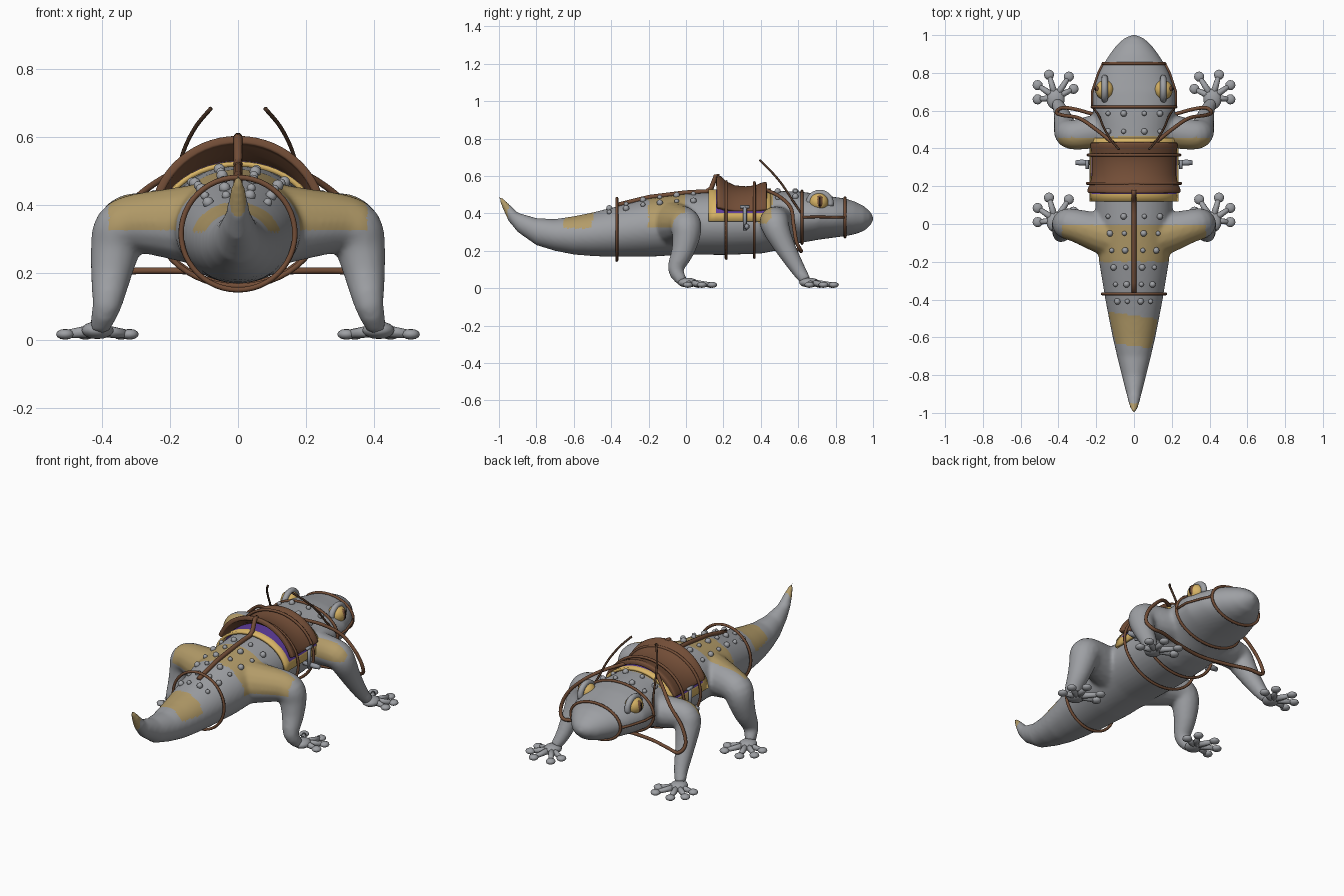
import bpy, bmesh, math
from mathutils import Vector, Matrix

if "Cube" in bpy.data.objects:
    bpy.data.objects.remove(bpy.data.objects["Cube"])

def material(name, rgb):
    m = bpy.data.materials.new(name)
    m.diffuse_color = (*rgb, 1)
    m.use_nodes = True
    m.node_tree.nodes["Principled BSDF"].inputs["Base Color"].default_value = m.diffuse_color
    return m

GREY = material("grey skin", (0.34, 0.35, 0.37))
TAN = material("tan patch", (0.45, 0.33, 0.14))
GOLD = material("gold trim", (0.68, 0.45, 0.13))
BROWN = material("brown leather", (0.17, 0.075, 0.038))
DARK = material("dark leather", (0.07, 0.035, 0.02))
PURPLE = material("purple cloth", (0.11, 0.045, 0.33))
STEEL = material("steel", (0.3, 0.32, 0.36))
BLACK = material("black", (0.015, 0.012, 0.01))

# Body stations: y, top z, bottom z, half width
BODY = [(-1.0, .49, .475, .006), (-.98, .485, .425, .018), (-.95, .455, .36, .028),
        (-.9, .405, .30, .04), (-.8, .375, .23, .065), (-.7, .37, .20, .09),
        (-.6, .385, .18, .113), (-.5, .405, .172, .133), (-.4, .43, .168, .152),
        (-.2, .48, .168, .185), (0, .505, .18, .2), (.2, .515, .178, .21),
        (.4, .52, .185, .21), (.5, .52, .205, .205), (.6, .518, .24, .218),
        (.7, .505, .258, .218), (.8, .487, .272, .185), (.85, .48, .278, .16),
        (.9, .465, .288, .128), (.95, .44, .305, .09), (.985, .41, .335, .05), (1.0, .385, .36, .015)]

def section(y):
    """Centre z, half width and half height of the body at y."""
    for a, b in zip(BODY, BODY[1:]):
        if y <= b[0]:
            t = max(0, (y - a[0]) / (b[0] - a[0]))
            top, bot, w = (a[i] + (b[i] - a[i]) * t for i in (1, 2, 3))
            return (top + bot) / 2, w, (top - bot) / 2

def skin_top(x, y, lift=0):
    zc, w, h = section(y)
    return zc + h * math.sqrt(max(0, 1 - (x / w) ** 2)) + lift

def loft(bm, rings, closed=False):
    """Bridge rings of points; cap the ends unless closed."""
    vs = [[bm.verts.new(p) for p in r] for r in rings]
    n = len(vs[0])
    for a, b in zip(vs, vs[1:] + vs[:1] if closed else vs[1:]):
        for i in range(n):
            bm.faces.new((a[i], a[(i + 1) % n], b[(i + 1) % n], b[i]))
    if not closed:
        bm.faces.new(vs[0])
        bm.faces.new(vs[-1])

def tube(bm, pts, radii, sides=8, closed=False):
    pts = [Vector(p) for p in pts]
    if not isinstance(radii, (list, tuple)):
        radii = [radii] * len(pts)
    rings, n = [], None
    for i, p in enumerate(pts):
        if closed:
            t = pts[(i + 1) % len(pts)] - pts[i - 1]
        else:
            t = pts[min(i + 1, len(pts) - 1)] - pts[max(i - 1, 0)]
        t.normalize()
        n = n if n else t.orthogonal()
        n = (n - t * n.dot(t)).normalized()
        c = t.cross(n)
        rings.append([p + radii[i] * (math.cos(a) * n + math.sin(a) * c)
                      for a in (2 * math.pi * k / sides for k in range(sides))])
    loft(bm, rings, closed)

def ball(bm, loc, scale, seg=16):
    m = Matrix.Translation(loc) @ Matrix.Diagonal((*scale, 1))
    bmesh.ops.create_uvsphere(bm, u_segments=seg, v_segments=seg // 2, radius=1, matrix=m)

def make(name, bm, *mats, smooth=True):
    bmesh.ops.recalc_face_normals(bm, faces=bm.faces[:])
    me = bpy.data.meshes.new(name)
    bm.to_mesh(me)
    bm.free()
    for m in mats:
        me.materials.append(m)
    for p in me.polygons:
        p.use_smooth = smooth
    ob = bpy.data.objects.new(name, me)
    bpy.context.collection.objects.link(ob)
    return ob

def curve(pts, n=6):
    """Smooth path through a few points."""
    P = [Vector(p) for p in pts]
    P = [2 * P[0] - P[1]] + P + [2 * P[-1] - P[-2]]
    out = []
    for a, b, c, d in zip(P, P[1:], P[2:], P[3:]):
        for k in range(n):
            t = k / n
            out.append(.5 * (2 * b + (c - a) * t + (2 * a - 5 * b + 4 * c - d) * t * t
                             + (3 * b - a - 3 * c + d) * t ** 3))
    return out + [P[-2]]

# Skin: body and limbs fused into one surface
bm = bmesh.new()
loft(bm, [[(w * math.cos(a), y, (t + b) / 2 + (t - b) / 2 * math.sin(a))
           for a in (2 * math.pi * k / 40 for k in range(40))] for y, t, b, w in BODY])
HIND = [(.08, -.07, .34, .13), (.2, -.04, .345, .105), (.3, -.01, .345, .088), (.345, 0, .325, .084),
        (.362, 0, .27, .074), (.375, -.02, .19, .06), (.388, -.055, .1, .043), (.41, -.02, .035, .03)]
FORE = [(.08, .5, .35, .1), (.2, .49, .35, .09), (.29, .475, .355, .082), (.335, .475, .345, .078),
        (.355, .49, .3, .07), (.37, .535, .21, .055), (.388, .6, .1, .04), (.41, .64, .04, .03)]
for s in (1, -1):
    for leg in (HIND, FORE):
        path = curve([(s * p[0], p[1], p[2]) for p in leg], 3)
        rad = [v.x for v in curve([(p[3], 0, 0) for p in leg], 3)]
        tube(bm, path, rad, 16)
base = make("skin_base", bm)
mod = base.modifiers.new("fuse", 'REMESH')
mod.mode, mod.voxel_size = 'VOXEL', .01
mod = base.modifiers.new("soften", 'SMOOTH')
mod.iterations, mod.factor = 8, .5
me = bpy.data.meshes.new_from_object(base.evaluated_get(bpy.context.evaluated_depsgraph_get()))
bpy.data.objects.remove(base)
me.name = "body"
me.materials.clear()
me.materials.append(GREY)
me.materials.append(TAN)
for p in me.polygons:
    x, y, z = p.center
    ax = abs(x)
    tip = y < -.95
    tail = -.645 < y + .15 * x < -.485 and z > .32
    hip = -.2 < y < -.005 and z > .325 and ax < .38
    shoulder = .38 < y < .46 and z > .345 and ax < .4
    p.material_index = int(tip or tail or hip or shoulder)
    p.use_smooth = True
bpy.context.collection.objects.link(bpy.data.objects.new("body", me))

# Feet with splayed toes
TOES = [(.09, .065), (.03, .12), (-.075, .11), (.09, -.01), (-.1, .045)]
for s in (1, -1):
    for name, cy in (("hind_foot", .02), ("fore_foot", .67)):
        bm = bmesh.new()
        ball(bm, (s * .415, cy - .01, .03), (.048, .055, .026))
        for dx, dy in TOES:
            tip = (s * (.42 + dx), cy + dy, .018)
            tube(bm, [(s * .415, cy, .03), tip], [.02, .012])
            ball(bm, tip, (.027, .027, .016), 12)
        make(name, bm, GREY)

# Back bumps in rows of four
bm = bmesh.new()
for i, y in enumerate((.585, .49, .04, -.05, -.14, -.23, -.32, -.41)):
    w = .137 if y > 0 else .133 + .11 * y
    for k, x in enumerate((-w, -.4 * w, .4 * w, w)):
        r = .017 if (i + k) % 2 else .013
        ball(bm, (x, y, skin_top(x, y, .004)), (r, r, r), 12)
make("back_bumps", bm, GREY)

# Eyes and lids
for s in (1, -1):
    bm = bmesh.new()
    ball(bm, (s * .155, .71, .46), (.05, .052, .05), 24)
    make("eye", bm, GOLD)
    bm = bmesh.new()
    ball(bm, (s * .189, .715, .463), (.019, .02, .034))
    make("iris", bm, BROWN)
    bm = bmesh.new()
    ball(bm, (s * .2, .715, .463), (.0105, .007, .026))
    make("pupil", bm, BLACK)
    bm = bmesh.new()
    arc = [math.radians(-15 + 210 * k / 16) for k in range(17)]
    tube(bm, [(s * .155, .715 + .058 * math.cos(a), .455 + .055 * math.sin(a)) for a in arc], .017, 10)
    make("eyelid", bm, GREY)

def shell(name, rows, angles, thick, *mats):
    """Arched sheet over the back; rows are (y, half width, height)."""
    bm = bmesh.new()
    vs = [[bm.verts.new((w * math.cos(math.radians(a)), y, .35 + h * math.sin(math.radians(a))))
           for a in angles] for y, w, h in rows]
    for r, q in zip(vs, vs[1:]):
        for i in range(len(angles) - 1):
            bm.faces.new((r[i], r[i + 1], q[i + 1], q[i]))
    ob = make(name, bm, *mats)
    for p in ob.data.polygons:
        if p.normal.z < 0:
            p.flip()
    mod = ob.modifiers.new("thickness", 'SOLIDIFY')
    mod.thickness, mod.offset = thick, -1
    return ob

# Cloth with trimmed border
ANG = [3, 17] + [17 + 146 * k / 20 for k in range(1, 20)] + [163, 177]
cloth = shell("saddle_cloth", [(.12, .235, .178), (.16, .235, .179), (.42, .235, .182), (.455, .235, .183)],
              ANG, .015, PURPLE, GOLD)
for p in cloth.data.polygons:
    if not .16 < p.center.y < .42 or p.center.z < .4:
        p.material_index = 1

# Saddle with raised ends
saddle = shell("saddle", [(.165, .262, .255), (.185, .262, .25), (.215, .248, .222), (.26, .238, .2),
                          (.32, .237, .195), (.37, .24, .2), (.405, .245, .215), (.43, .245, .22)],
               [19 + 142 * k / 24 for k in range(25)], .025, BROWN)
mod = saddle.modifiers.new("soft_edge", 'BEVEL')
mod.width, mod.segments = .006, 2

# Straps that circle the body: name, y, centre z, half width, half height
RINGS = [("rear_girth", .215, .365, .247, .205), ("front_girth", .365, .365, .243, .2),
         ("tail_strap", -.37, .315, .168, .166)]
for name, y in (("muzzle_strap", .85), ("neck_strap", .62)):
    zc, w, h = section(y)
    RINGS.append((name, y, zc, w + .004, h + .004))
for name, y, zc, w, h in RINGS:
    bm = bmesh.new()
    tube(bm, [(w * math.cos(a), y, zc + h * math.sin(a))
              for a in (2 * math.pi * k / 48 for k in range(48))], .008, 8, True)
    make(name, bm, BROWN)

# Strap along the spine up to the saddle
bm = bmesh.new()
spine = [(0, -.37 + .06 * k, skin_top(0, -.37 + .06 * k, .006)) for k in range(9)]
tube(bm, spine + [(0, .135, .535), (0, .16, .6), (0, .18, .6)], .013)
make("spine_strap", bm, BROWN)

# Chest strap looping around both forelegs
half = [(.1, .42, .53), (.2, .5, .49), (.29, .56, .43), (.375, .575, .34), (.41, .59, .25),
        (.38, .615, .2), (.3, .605, .205), (.17, .57, .205), (0, .55, .2)]
bm = bmesh.new()
tube(bm, curve(half + [(-x, y, z) for x, y, z in half[-2::-1]]), .01)
make("chest_strap", bm, BROWN)

for s in (1, -1):
    # Cheek strap and rein
    bm = bmesh.new()
    tube(bm, [(s * (section(y)[1] + .003), y, section(y)[0]) for y in (.62, .66, .7, .75, .8, .85)], .007)
    make("cheek_strap", bm, BROWN)
    bm = bmesh.new()
    tube(bm, curve([(s * .08, .395, .685), (s * .125, .45, .63), (s * .16, .51, .56),
                    (s * .185, .57, .47), (s * .218, .62, .395)]), .006)
    make("rein", bm, DARK)
    # Stirrup peg
    bm = bmesh.new()
    tube(bm, [(s * .2, .325, .33), (s * .28, .325, .33), (s * .31, .325, .33)], [.012, .016, .012], 10)
    tube(bm, [(s * .248, .315, .31), (s * .248, .315, .44)], .01)
    tube(bm, [(s * .248, .29, .435), (s * .248, .34, .435)], .009)
    make("stirrup", bm, STEEL)
